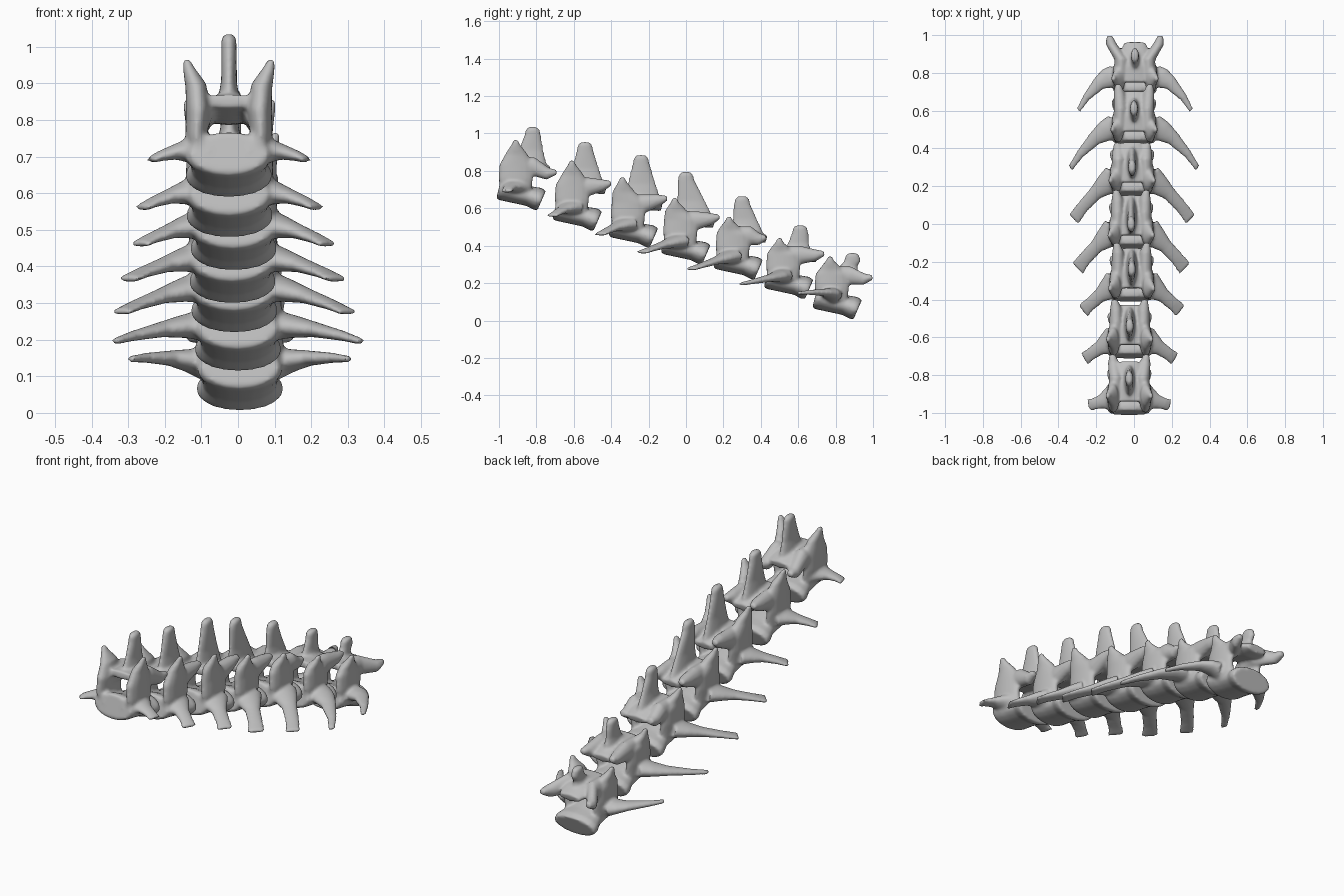
import bpy, bmesh, math
from mathutils import Vector

cube = bpy.data.objects.get("Cube")
if cube:
    bpy.data.objects.remove(cube, do_unlink=True)

bone = bpy.data.materials.new("bone_grey")
bone.use_nodes = True
grey = (0.52, 0.52, 0.52, 1)
bone.diffuse_color = grey
bone.node_tree.nodes["Principled BSDF"].inputs["Base Color"].default_value = grey

X, Y = Vector((1, 0, 0)), Vector((0, 1, 0))


def loft(bm, side, stations, sides=20):
    """Closed loft of ellipses; each station is (centre, half width along side, half thickness)."""
    centres = [Vector(s[0]) for s in stations]
    rings = []
    for i, (_, wide, thick) in enumerate(stations):
        tangent = centres[min(i + 1, len(centres) - 1)] - centres[max(i - 1, 0)]
        across = tangent.cross(side).normalized()
        ring = []
        for k in range(sides):
            a = math.tau * k / sides
            ring.append(bm.verts.new(centres[i] + side * wide * math.cos(a)
                                     + across * thick * math.sin(a)))
        rings.append(ring)
    for low, high in zip(rings, rings[1:]):
        for k in range(sides):
            n = (k + 1) % sides
            bm.faces.new((low[k], low[n], high[n], high[k]))
    bm.faces.new(rings[0][::-1])
    bm.faces.new(rings[-1])


def centrum(bm):
    loft(bm, X, [((0, -0.12, 0.02), 0.105, 0.058),
                 ((0, -0.10, 0.015), 0.118, 0.064),
                 ((0, -0.03, -0.008), 0.104, 0.056),
                 ((0, 0.04, -0.025), 0.104, 0.054),
                 ((0, 0.085, -0.039), 0.12, 0.062),
                 ((0, 0.108, -0.049), 0.116, 0.058)])


def arch_roof(bm):
    # Slopes down towards the rear between the rear facets
    loft(bm, X, [((0, -0.06, 0.162), 0.08, 0.018),
                 ((0, 0.02, 0.15), 0.085, 0.03),
                 ((0, 0.09, 0.13), 0.078, 0.032),
                 ((0, 0.15, 0.115), 0.06, 0.02)])


def spine_blade(bm, tip):
    y, z = tip
    base = z * 0.27
    loft(bm, Y, [((0, 0.045, 0.14), base, 0.034),
                 ((0, 0.045 + (y - 0.045) * 0.4, 0.14 + (z - 0.14) * 0.4), base * 0.72, 0.021),
                 ((0, y, z - 0.04), 0.045, 0.021),
                 ((0, y, z - 0.01), 0.038, 0.021),
                 ((0, y, z + 0.004), 0.022, 0.014)])


def front_facet(bm, s, tip):
    # Pedicle plate rising into the pointed front process
    y, z = tip
    loft(bm, Y, [((s * 0.08, -0.03, 0.0), 0.085, 0.034),
                 ((s * 0.088, -0.03, 0.07), 0.092, 0.031),
                 ((s * 0.084, -0.028, 0.14), 0.092, 0.034),
                 ((s * 0.09, y * 0.9, z * 0.75), 0.058, 0.029),
                 ((s * 0.11, y, z - 0.02), 0.024, 0.016),
                 ((s * 0.117, y, z + 0.006), 0.012, 0.01)])


def rear_facet(bm, s, tip):
    x, y, z = tip
    loft(bm, X, [((s * 0.075, -0.04, 0.135), 0.03, 0.05),
                 ((s * 0.072, 0.06, 0.135), 0.036, 0.05),
                 ((s * x * 0.92, y * 0.75, z - 0.006), 0.03, 0.032),
                 ((s * x, y, z + 0.004), 0.016, 0.013)])


def side_blade(bm, s, tip, wide, bow):
    root = Vector((s * 0.08, -0.04, 0.025))
    end = Vector((s * tip[0], tip[1], tip[2]))
    d = end - root
    side = Vector((d.y, -d.x, 0)).normalized()

    def at(t):
        lift = 4 * t * (1 - t)
        return root + d * t + Vector((0, bow * lift, 0.01 * lift))

    loft(bm, side, [(at(0), 0.085, 0.045), (at(0.25), 0.06, 0.032),
                    (at(0.5), 0.038, 0.021), (at(0.8), (wide + 0.03) / 2, 0.014),
                    (at(1), wide, 0.009)])


# centre, front facet tip, spine tip, rear facet tip, side tip, side tip width, side bow
vertebrae = [
    ((-0.025, -0.88, 0.69), (-0.03, 0.27), (0.06, 0.34), (0.09, 0.19, 0.10), (0.215, -0.08, 0.0), 0.034, 0.0),
    ((-0.023, -0.58, 0.58), (-0.03, 0.27), (0.04, 0.37), (0.08, 0.18, 0.15), (0.24, -0.135, -0.02), 0.038, 0.01),
    ((-0.012, -0.28, 0.49), (-0.06, 0.27), (0.04, 0.39), (0.08, 0.18, 0.16), (0.258, -0.18, -0.03), 0.042, 0.01),
    ((-0.015, 0.0, 0.40), (-0.06, 0.25), (0.0, 0.39), (0.08, 0.18, 0.15), (0.285, -0.235, -0.035), 0.044, 0.02),
    ((-0.01, 0.28, 0.32), (-0.05, 0.23), (0.02, 0.34), (0.08, 0.15, 0.12), (0.31, -0.255, -0.045), 0.038, 0.03),
    ((0.0, 0.55, 0.215), (-0.05, 0.22), (0.06, 0.29), (0.085, 0.19, 0.14), (0.337, -0.255, -0.02), 0.017, 0.05),
    ((0.005, 0.81, 0.107), (-0.04, 0.23), (0.08, 0.25), (0.135, 0.187, 0.12), (0.30, -0.21, 0.04), 0.014, 0.06),
]

for number, (centre, front, spine, rear, side, wide, bow) in enumerate(vertebrae, 1):
    bm = bmesh.new()
    centrum(bm)
    arch_roof(bm)
    spine_blade(bm, spine)
    for s in (-1, 1):
        front_facet(bm, s, front)
        rear_facet(bm, s, rear)
        side_blade(bm, s, side, wide, bow)
    bmesh.ops.recalc_face_normals(bm, faces=bm.faces)
    mesh = bpy.data.meshes.new(f"vertebra_{number}")
    bm.to_mesh(mesh)
    bm.free()
    mesh.materials.append(bone)
    obj = bpy.data.objects.new(f"vertebra_{number}", mesh)
    bpy.context.collection.objects.link(obj)
    obj.location = centre
    # Fuse the parts into one bone and soften the joins
    fuse = obj.modifiers.new("fuse", 'REMESH')
    fuse.mode = 'VOXEL'
    fuse.voxel_size = 0.008
    fuse.use_smooth_shade = True
    soften = obj.modifiers.new("soften", 'SMOOTH')
    soften.factor = 0.5
    soften.iterations = 5
